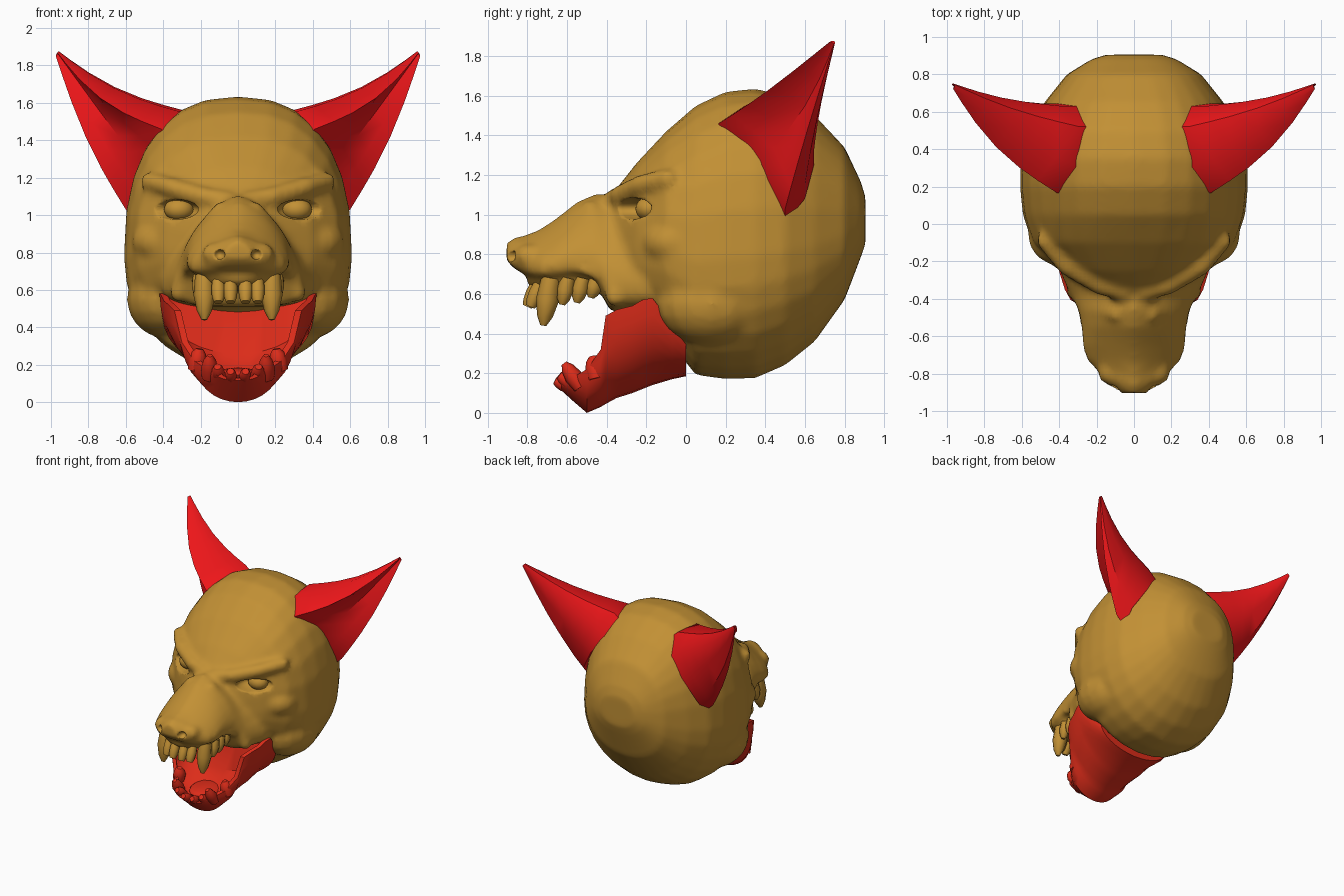
import bpy, bmesh
from math import sin, cos, pi, radians
from mathutils import Vector, Matrix

if "Cube" in bpy.data.objects:
    bpy.data.objects.remove(bpy.data.objects["Cube"])


def material(name, rgb):
    m = bpy.data.materials.new(name)
    m.diffuse_color = (*rgb, 1)
    m.use_nodes = True
    m.node_tree.nodes["Principled BSDF"].inputs["Base Color"].default_value = m.diffuse_color
    return m


TAN = material("tan_hide", (0.54, 0.28, 0.035))
EAR_RED = material("ear_red", (0.85, 0.008, 0.01))
JAW_RED = material("jaw_red", (0.72, 0.025, 0.01))


def finish(name, bm, mat=None, angle=35):
    bmesh.ops.recalc_face_normals(bm, faces=bm.faces[:])
    me = bpy.data.meshes.new(name)
    bm.to_mesh(me)
    bm.free()
    ob = bpy.data.objects.new(name, me)
    bpy.context.collection.objects.link(ob)
    if mat:
        me.materials.append(mat)
    bpy.ops.object.select_all(action='DESELECT')
    bpy.context.view_layer.objects.active = ob
    ob.select_set(True)
    bpy.ops.object.shade_smooth_by_angle(angle=radians(angle))
    return ob


def loft(bm, rings):
    vs = [[bm.verts.new(p) for p in r] for r in rings]
    n = len(vs[0])
    for a, b in zip(vs, vs[1:]):
        for i in range(n):
            bm.faces.new((a[i], a[(i + 1) % n], b[(i + 1) % n], b[i]))
    bm.faces.new(vs[0])
    bm.faces.new(vs[-1])


def section(y, w, zt, zb, zm, ntop, nbot, n=28):
    """Rounded cross-section, widest at height zm."""
    ring = []
    for i in range(n):
        s, c = sin(2 * pi * i / n), cos(2 * pi * i / n)
        e = 2 / (ntop if c > 0 else nbot)
        h = zt - zm if c > 0 else zm - zb
        sx, sz = (1 if s > 0 else -1), (1 if c > 0 else -1)
        ring.append((sx * w * abs(s) ** e, y, zm + sz * h * abs(c) ** e))
    return ring


def blob(bm, loc, rad):
    m = Matrix.Translation(loc) @ Matrix.Diagonal((*rad, 1))
    bmesh.ops.create_uvsphere(bm, u_segments=16, v_segments=10, radius=1, matrix=m)


def ridge(bm, pts, r, steps=6):
    """Fleshy ridge along a path on both sides of the face."""
    for a, b in zip(pts, pts[1:]):
        for i in range(steps + 1):
            p = Vector(a).lerp(Vector(b), i / steps)
            for s in (1, -1):
                blob(bm, (s * p.x, p.y, p.z), (r, r, r))


def tooth(bm, base, tip, r1, r2):
    """Tapered tooth with a bulging middle, mirrored."""
    for s in (1, -1):
        a = Vector((s * base[0], *base[1:]))
        b = Vector((s * tip[0], *tip[1:]))
        q = (b - a).to_track_quat('Z', 'Y')
        loft(bm, [[a.lerp(b, t) + q @ Vector((r * cos(k * pi / 4), r * sin(k * pi / 4), 0)) for k in range(8)]
                  for t, r in ((0, r1 * .85), (.45, r1), (.8, (r1 + r2) * .55), (1, r2))])


# skull
bm = bmesh.new()
skull = [(-0.36, .22, 1.12, .60), (-0.25, .40, 1.26, .50), (-0.10, .545, 1.42, .38),
         (0.05, .595, 1.55, .19), (0.20, .61, 1.62, .17), (0.35, .605, 1.635, .175),
         (0.50, .57, 1.60, .24), (0.65, .48, 1.50, .36), (0.80, .36, 1.34, .57),
         (0.88, .23, 1.17, .78), (0.905, .15, 1.09, .85)]
loft(bm, [section(y, w, t, b, b + (t - b) * .42, 2.4, 2.1) for y, w, t, b in skull])

# muzzle
muzzle = [(-0.10, .42, 1.05, .52), (-0.22, .41, 1.08, .51), (-0.38, .34, 1.10, .51), (-0.46, .295, 1.105, .66),
          (-0.55, .28, 1.065, .68), (-0.65, .275, .985, .67), (-0.73, .25, .93, .67),
          (-0.80, .18, .90, .69), (-0.87, .12, .885, .73), (-0.905, .07, .86, .77)]
loft(bm, [section(y, w, t, b, b + (t - b) * .26, 1.5, 3.5) for y, w, t, b in muzzle])

# upper gum, nose, nostril wings, jowls and cheeks
blob(bm, (0, -.59, .66), (.215, .215, .065))
blob(bm, (0, -.815, .81), (.13, .08, .075))
for s in (1, -1):
    blob(bm, (s * .12, -.79, .79), (.075, .075, .065))
    blob(bm, (s * .38, .13, .55), (.215, .28, .21))
    blob(bm, (s * .38, -.06, .86), (.19, .17, .13))

# brow ridges and snarl folds
ridge(bm, [(.05, -.365, 1.075), (.19, -.325, 1.10), (.36, -.225, 1.15), (.47, -.09, 1.18)], .052, 9)
ridge(bm, [(.09, -.48, 1.03), (.17, -.46, .93), (.26, -.41, .77), (.32, -.36, .58)], .045, 9)
ridge(bm, [(.22, -.68, .72), (.25, -.56, .74), (.275, -.45, .70)], .03, 9)
head = finish("head", bm, TAN, 180)
rm = head.modifiers.new("blend", 'REMESH')
rm.mode = 'VOXEL'
rm.voxel_size = 0.022
rm.use_smooth_shade = True

# eye sockets and nostril cutters
bm = bmesh.new()
for s in (1, -1):
    blob(bm, (s * .345, -.28, 1.03), (.15, .14, .055))
    blob(bm, (s * .10, -.885, .79), (.032, .05, .028))
cutter = finish("socket_cutter", bm, TAN, 180)
cutter.hide_render = True
cutter.hide_set(True)
cut = head.modifiers.new("sockets", 'BOOLEAN')
cut.operation = 'DIFFERENCE'
cut.solver = 'EXACT'
cut.object = cutter
sm = head.modifiers.new("soften", 'SMOOTH')
sm.factor = 0.5
sm.iterations = 5

# eyes
bm = bmesh.new()
for s in (1, -1):
    blob(bm, (s * .315, -.185, 1.03), (.08, .07, .062))
finish("eyes", bm, TAN, 60)

# upper teeth: incisors, canines, molars
bm = bmesh.new()
for x, y in ((.04, -.765), (.105, -.75)):
    tooth(bm, (x, y + .02, .66), (x, y - .035, .535), .038, .024)
tooth(bm, (.18, -.68, .68), (.18, -.72, .44), .058, .015)
for y, z in ((-.605, .545), (-.53, .555), (-.46, .58)):
    tooth(bm, (.205, y + .01, .68), (.205, y - .02, z), .042, .015)
finish("upper_teeth", bm, TAN, 50)

# lower jaw: a trough whose floor rises to close the throat
jaw = [(0.0, .34, .36, .185, .36), (-0.07, .40, .45, .17, .45), (-0.17, .42, .58, .14, .56),
       (-0.22, .41, .57, .12, .52), (-0.27, .395, .54, .10, .26), (-0.35, .37, .52, .075, .18),
       (-0.405, .34, .49, .045, .15), (-0.43, .30, .32, .03, .14), (-0.50, .235, .22, .0, .11),
       (-0.57, .17, .18, .06, .11), (-0.63, .12, .155, .115, .13)]
rings = []
N = 16
for y, w, zr, zb, zf in jaw:
    outer = [(-w * cos(pi * i / N), y, zr - (zr - zb) * sin(pi * i / N)) for i in range(N + 1)]
    inner = [((w - .035) * cos(pi * i / N), y, zr - (zr - zf) * sin(pi * i / N) ** .7 if 0 < i < N else zr)
             for i in range(N + 1)]
    rings.append(outer + inner)
bm = bmesh.new()
loft(bm, rings)
finish("lower_jaw", bm, JAW_RED)

# lower teeth
bm = bmesh.new()
tooth(bm, (.035, -.58, .12), (.04, -.66, .165), .033, .02)
tooth(bm, (.10, -.56, .13), (.11, -.64, .19), .036, .02)
tooth(bm, (.155, -.53, .13), (.15, -.615, .25), .045, .015)
tooth(bm, (.225, -.45, .17), (.205, -.47, .285), .05, .02)
finish("lower_teeth", bm, JAW_RED, 50)

# tongue
bm = bmesh.new()
blob(bm, (0, -.40, .145), (.12, .17, .04))
finish("tongue", bm, JAW_RED, 60)

# ears: folded base outline tapering to a blunt tip, hollow at the front
base = [Vector(p) for p in ((.41, .165, 1.46), (.45, .25, 1.36), (.51, .36, 1.25), (.56, .43, 1.15),
                            (.60, .50, 1.03), (.60, .60, 1.15), (.50, .645, 1.32),
                            (.38, .63, 1.47), (.29, .52, 1.56), (.30, .30, 1.55))]
tip = Vector((.99, .76, 1.9))
rings = [[p + Vector((-.08, 0, -.07)) for p in base]]
for s in (0, .15, .3, .5, .7, .85, .95):
    sag = Vector((.02, -.02, -.045)) * sin(pi * s)
    ring = [p.lerp(tip, s) + sag for p in base]
    for i, d in ((0, .03), (1, -.035), (2, -.06), (3, -.03)):   # raised front rim, sunken bowl
        ring[i] += Vector((d * .6, -d, -d * .3)) * sin(pi * s)
    rings.append(ring)
bm = bmesh.new()
loft(bm, rings)
ears = finish("ears", bm, EAR_RED, 40)
ears.modifiers.new("mirror", 'MIRROR').use_mirror_merge = False
